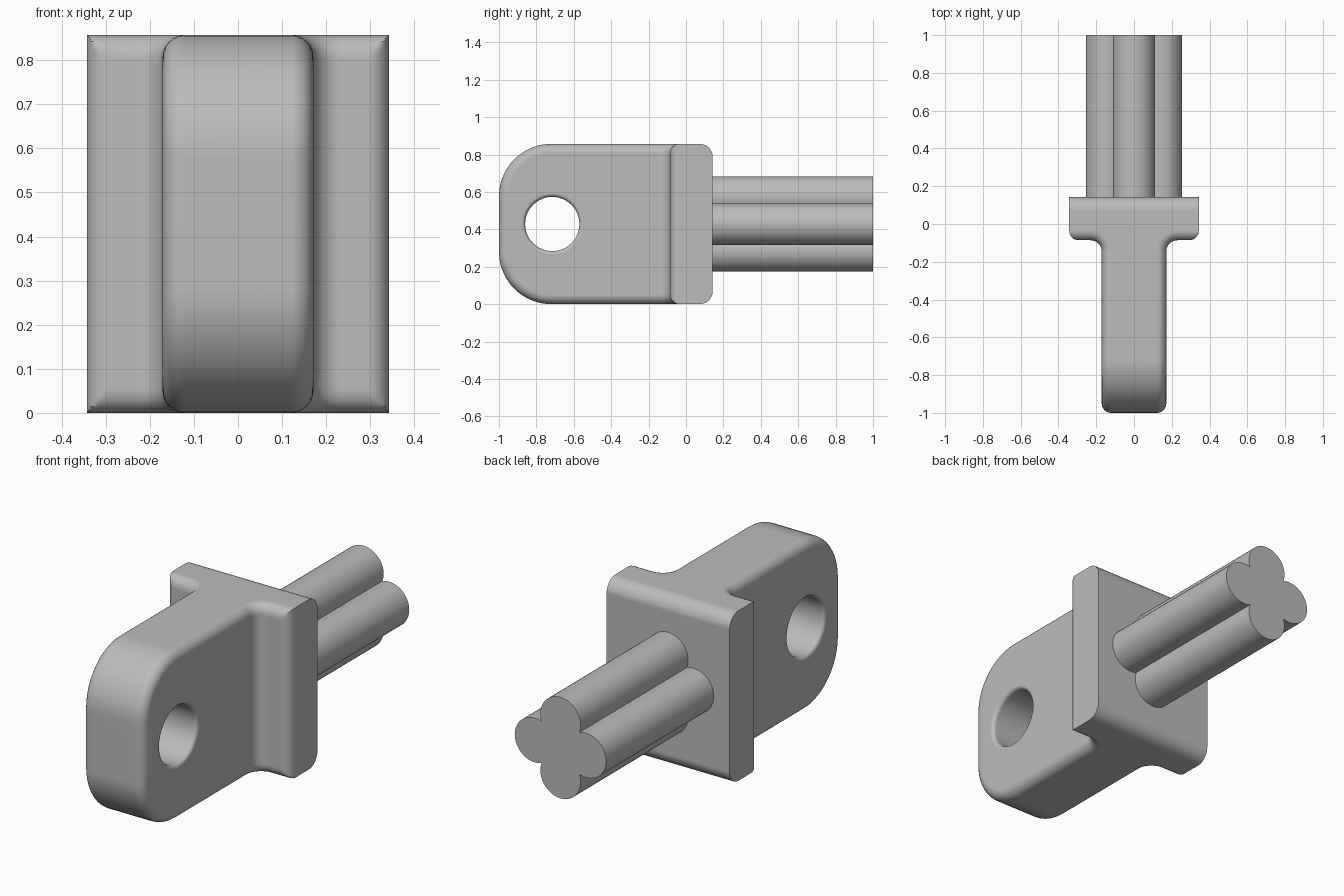
import bpy, bmesh, math
from math import sin, cos, radians, sqrt, pi

if "Cube" in bpy.data.objects:
    bpy.data.objects.remove(bpy.data.objects["Cube"])

H = 0.857            # overall height
TAB = 0.171          # tab half width
FL = 0.343           # flange half width
FRONT, BACK = -0.086, 0.143
R, FIL, BACK_R = 0.05, 0.06, 0.07   # edge rounding, inner fillet, back rounding
NOSE = 0.28          # big corner radius of the tab
NECK = FRONT - FIL   # where tab meets the fillet
MID = H / 2

grey = bpy.data.materials.new("plain grey")
grey.diffuse_color = (0.5, 0.5, 0.5, 1)
grey.use_nodes = True
grey.node_tree.nodes["Principled BSDF"].inputs["Base Color"].default_value = grey.diffuse_color


def finish(bm, name):
    bmesh.ops.remove_doubles(bm, verts=bm.verts, dist=1e-5)
    bmesh.ops.recalc_face_normals(bm, faces=bm.faces)
    me = bpy.data.meshes.new(name)
    bm.to_mesh(me)
    bm.free()
    me.materials.append(grey)
    ob = bpy.data.objects.new(name, me)
    bpy.context.collection.objects.link(ob)
    return ob


def loft(bm, rings, closed=True):
    """Skin successive rings of points; returns the vertex rings."""
    vs = [[bm.verts.new(p) for p in ring] for ring in rings]
    n = len(vs[0])
    for a, b in zip(vs, vs[1:]):
        for i in range(n if closed else n - 1):
            j = (i + 1) % n
            bm.faces.new((a[i], a[j], b[j], b[i]))
    return vs


def smooth(ob):
    bpy.ops.object.select_all(action='DESELECT')
    ob.select_set(True)
    bpy.context.view_layer.objects.active = ob
    bpy.ops.object.shade_smooth_by_angle(angle=radians(35))


ANG = [radians(a) for a in range(0, 91, 15)]
bm = bmesh.new()


# Tab: rounded side profile, inset towards both flat sides
def tab_ring(x, i):
    pts = [(x, NECK, H - i)]
    for zc, start in ((H - NOSE, 90), (NOSE, 180)):
        for k in range(13):
            a = radians(start + k * 7.5)
            pts.append((x, -1 + NOSE + (NOSE - i) * cos(a), zc + (NOSE - i) * sin(a)))
    return pts + [(x, NECK, i)]


half = [(TAB - R * (1 - cos(a)), R * (1 - sin(a))) for a in ANG]
rings = [tab_ring(x, i) for x, i in half] + [tab_ring(-x, i) for x, i in reversed(half)]
tab = loft(bm, rings, closed=False)
extra = [0.06, BACK_R]
for ring, x in ((tab[0], TAB), (tab[-1], -TAB)):
    ends = [bm.verts.new((x, NECK, z)) for z in extra + [H - z for z in reversed(extra)]]
    bm.faces.new(ring + ends)


# Flange and fillets: plan outline stacked in height, inset near top and bottom
def flange_ring(z):
    t = min(z, H - z)
    d = R - sqrt(max(0, R * R - max(0, R - t) ** 2))
    b = BACK_R - sqrt(max(0, BACK_R ** 2 - max(0, BACK_R - t) ** 2))
    pts = []
    for k in range(9):
        a = radians(180 - k * 11.25)
        pts.append((TAB + FIL + (FIL + d) * cos(a), NECK + (FIL + d) * sin(a), z))
    for k in range(9):
        a = radians(-90 + k * 11.25)
        pts.append((FL - R + R * cos(a), max(FRONT + d, FRONT + R + R * sin(a)), z))
    pts.append((FL, BACK - b, z))
    return pts + [(-x, y, z) for x, y, z in reversed(pts)]


low = [R * (1 - sin(a)) for a in reversed(ANG)] + extra
stack = loft(bm, [flange_ring(z) for z in low + [H - z for z in reversed(low)]], closed=False)
bm.faces.new(stack[0])
bm.faces.new(stack[-1])
body = finish(bm, "eye_tab_and_flange")

# Bore through the tab with softened rims
bm = bmesh.new()
BORE, RIM = 0.145, 0.02
prof = [(0.3, BORE + RIM)]
prof += [(TAB - RIM + RIM * cos(a), BORE + RIM * (1 - sin(a))) for a in ANG]
prof += [(-x, r) for x, r in reversed(prof)]
vs = loft(bm, [[(x, -0.715 + r * cos(k * pi / 24), MID + r * sin(k * pi / 24))
                for k in range(48)] for x, r in prof])
bm.faces.new(vs[0])
bm.faces.new(vs[-1])
cutter = finish(bm, "bore_cutter")
cutter.hide_render = True
mod = body.modifiers.new("bore", 'BOOLEAN')
mod.operation, mod.solver, mod.object = 'DIFFERENCE', 'EXACT', cutter
bpy.context.view_layer.objects.active = body
bpy.ops.object.modifier_apply(modifier=mod.name)
bpy.data.objects.remove(cutter)
smooth(body)
body.modifiers.new("even normals", 'WEIGHTED_NORMAL').keep_sharp = True

# Shank: four-lobed bar
bm = bmesh.new()
OFF, LOBE = 0.143, 0.112
sweep = radians(135) - math.acos(OFF / sqrt(2) / LOBE)
outline = []
for q in range(4):
    c = q * pi / 2
    for k in range(24):
        a = c - sweep + 2 * sweep * k / 24
        outline.append((OFF * cos(c) + LOBE * cos(a), OFF * sin(c) + LOBE * sin(a)))
vs = loft(bm, [[(x, y, MID + z) for x, z in outline] for y in (BACK - 0.02, 1)])
for ring in vs:
    bm.faces.new(ring)
smooth(finish(bm, "lobed_shank"))
